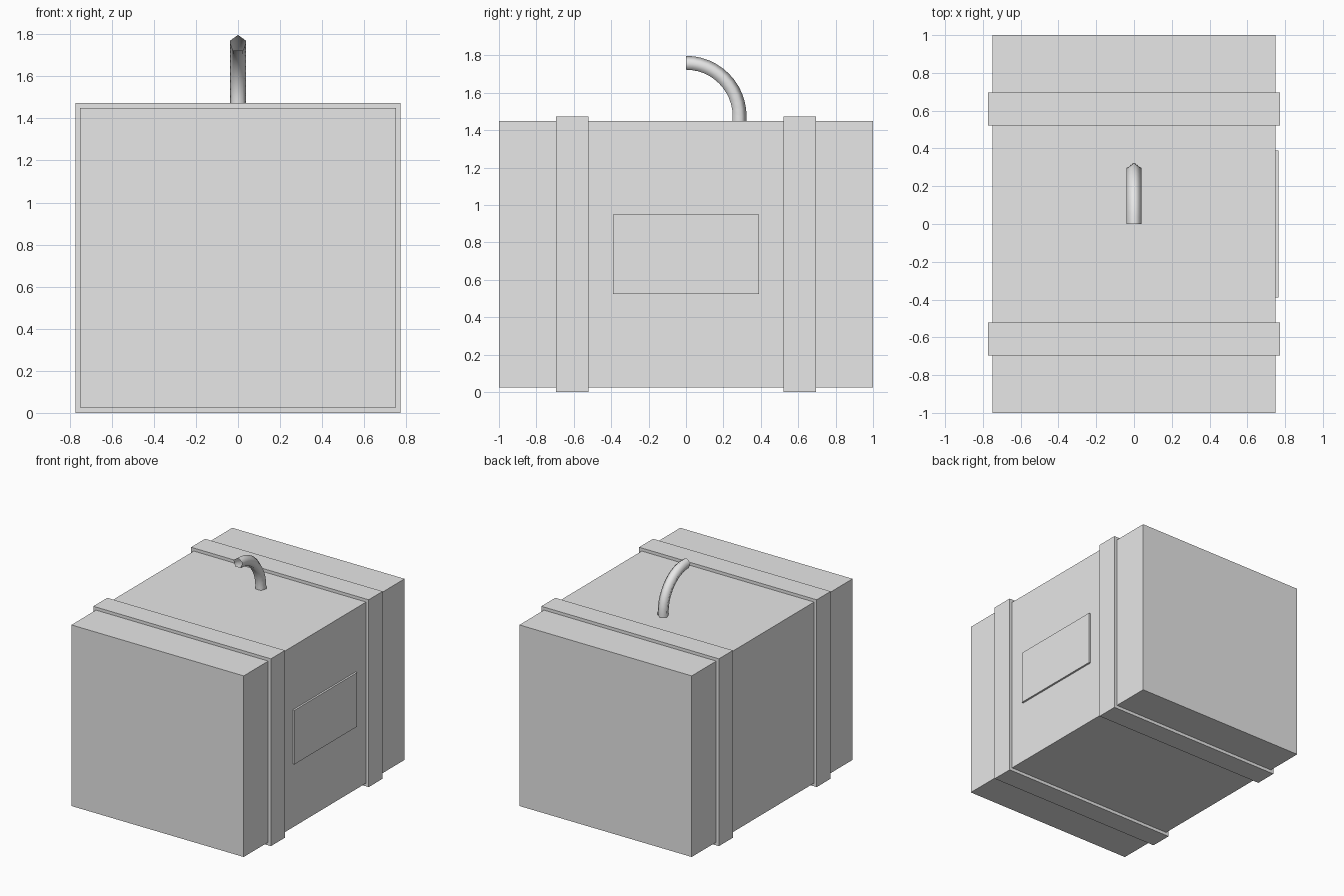
import bpy
import bmesh
from math import cos, sin, pi

default = bpy.data.objects.get("Cube")
if default:
    bpy.data.objects.remove(default, do_unlink=True)

# One plain grey for the whole crate
grey = bpy.data.materials.new("light_grey")
grey.use_nodes = True
grey.diffuse_color = (0.8, 0.8, 0.8, 1)
grey.node_tree.nodes["Principled BSDF"].inputs["Base Color"].default_value = (0.8, 0.8, 0.8, 1)


def add_object(name, bm):
    mesh = bpy.data.meshes.new(name)
    bmesh.ops.recalc_face_normals(bm, faces=bm.faces)
    bm.to_mesh(mesh)
    bm.free()
    mesh.materials.append(grey)
    obj = bpy.data.objects.new(name, mesh)
    bpy.context.collection.objects.link(obj)
    return obj


def add_box(name, low, high):
    bm = bmesh.new()
    bmesh.ops.create_cube(bm, size=1)
    for v in bm.verts:
        v.co = [(a + b) / 2 + c * (b - a) for a, b, c in zip(low, high, v.co)]
    return add_object(name, bm)


# Crate body
TOP = 1.45
add_box("crate_body", (-0.75, -1, 0.025), (0.75, 1, TOP))

# Straps wrapped around the body
for name, y in (("front_strap", -0.608), ("back_strap", 0.608)):
    add_box(name, (-0.773, y - 0.087, 0), (0.773, y + 0.087, 1.474))

# Raised label plate on the left side
add_box("label_plate", (0.74, -0.39, 0.525), (0.765, 0.39, 0.95))

# Handle: open five-sided tube swept along a quarter arc
SIDES, STEPS, ARC, TUBE = 5, 12, 0.283, 0.041
path = [(ARC, TOP - 0.01, 0)]
for i in range(STEPS + 1):
    a = i / STEPS * pi / 2
    path.append((ARC * cos(a), 1.473 + ARC * sin(a), a))

bm = bmesh.new()
rings = []
for y, z, a in path:
    ring = []
    for s in range(SIDES):
        t = 2 * pi * s / SIDES
        out = TUBE * cos(t)
        ring.append(bm.verts.new((TUBE * sin(t), y + out * cos(a), z + out * sin(a))))
    rings.append(ring)
for r0, r1 in zip(rings, rings[1:]):
    for s in range(SIDES):
        n = (s + 1) % SIDES
        face = bm.faces.new((r0[s], r0[n], r1[n], r1[s]))
        face.smooth = True
add_object("handle", bm)
